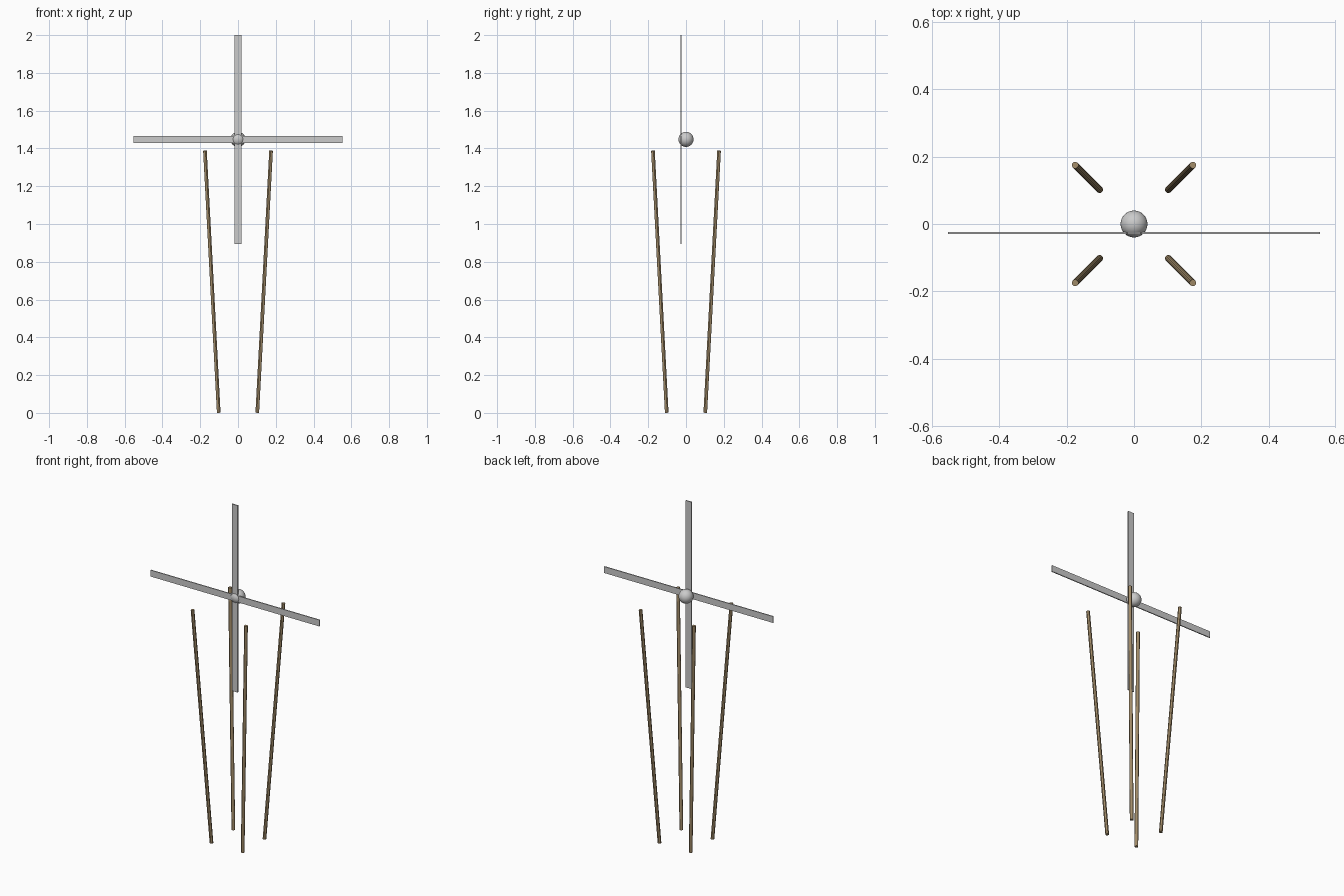
import bpy
from mathutils import Vector

if "Cube" in bpy.data.objects:
    bpy.data.objects.remove(bpy.data.objects["Cube"])

HUB_Z = 1.448

wood = bpy.data.materials.new("wood")
wood.diffuse_color = (0.36, 0.26, 0.14, 1)
wood.use_nodes = True
wood.node_tree.nodes["Principled BSDF"].inputs["Base Color"].default_value = wood.diffuse_color


def rod(name, start, end, radius, sides=12):
    start, end = Vector(start), Vector(end)
    axis = end - start
    bpy.ops.mesh.primitive_cylinder_add(vertices=sides, radius=radius, depth=axis.length,
                                        location=(start + end) / 2)
    ob = bpy.context.object
    ob.name = name
    ob.rotation_euler = axis.to_track_quat('Z', 'Y').to_euler()
    bpy.ops.object.shade_smooth_by_angle()
    return ob


def plate(name, size):
    bpy.ops.mesh.primitive_cube_add(size=1, location=(0, -0.027, HUB_Z))
    ob = bpy.context.object
    ob.name = name
    ob.scale = size
    bpy.ops.object.transform_apply(location=False, rotation=False, scale=True)


# four legs splaying outwards towards the top
for side, sx in (("left", -1), ("right", 1)):
    for end, sy in (("front", -1), ("back", 1)):
        leg = rod(f"{end}_{side}_leg", (sx * 0.102, sy * 0.102, 0.001),
                  (sx * 0.175, sy * 0.175, 1.388), 0.01)
        leg.data.materials.append(wood)

# hub ball
bpy.ops.mesh.primitive_uv_sphere_add(segments=32, ring_count=16, radius=0.04,
                                     location=(0, 0, HUB_Z))
bpy.context.object.name = "hub"
bpy.ops.object.shade_smooth_by_angle()

# crossed blades passing through the front of the hub
plate("horizontal_blade", (1.106, 0.006, 0.038))
plate("vertical_blade", (0.038, 0.006, 1.106))
